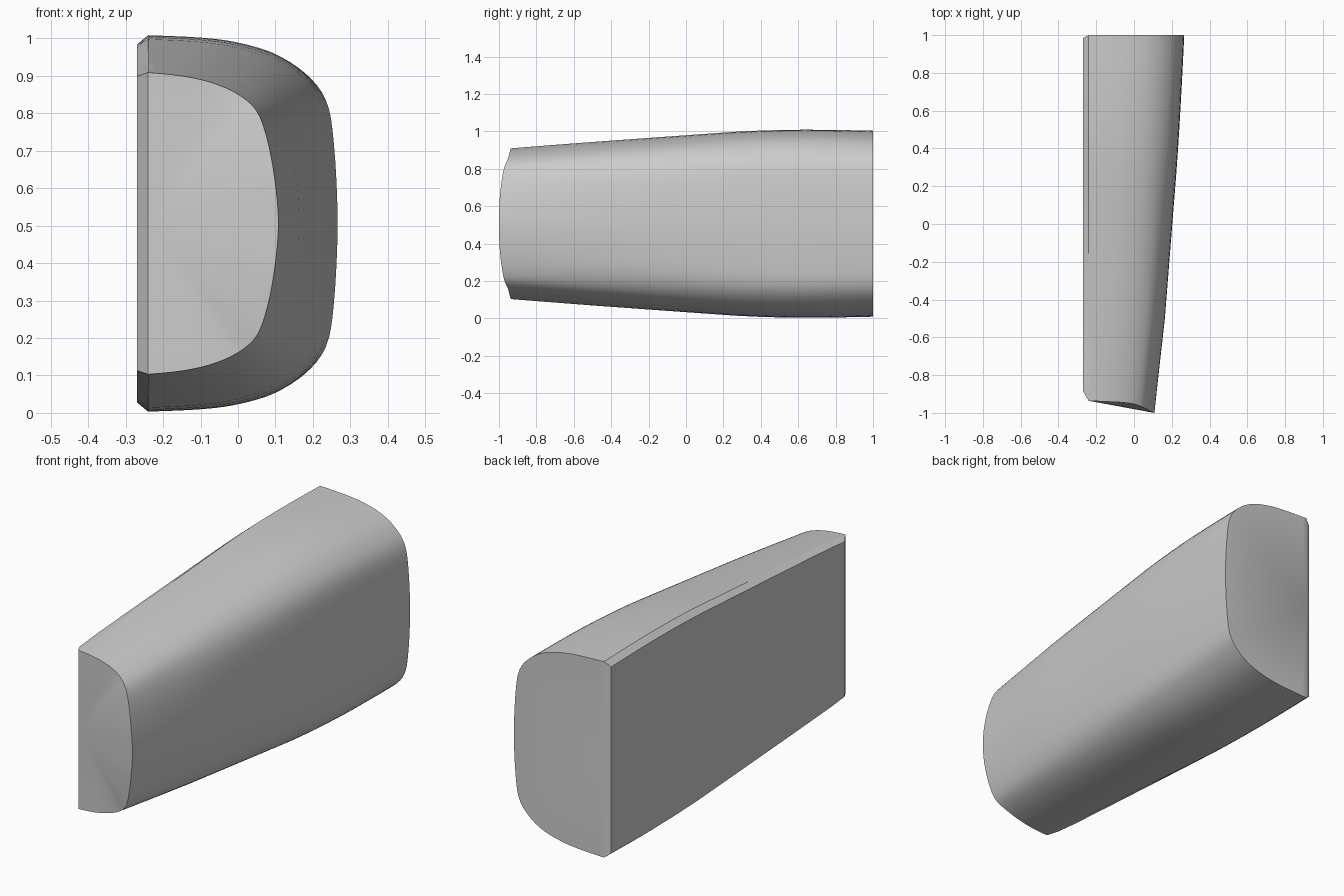
import bpy, bmesh, math

if "Cube" in bpy.data.objects:
    bpy.data.objects.remove(bpy.data.objects["Cube"])

MID = 0.506
# Half profile, flat side to nose: back x, back half height, front x, front half height, front y
ROWS = [(-.24, .503, -.24, .403, -.936), (-.10, .497, -.15, .394, -.940),
        (0.0, .485, -.07, .376, -.944), (.10, .457, 0.0, .345, -.953),
        (.18, .407, .05, .300, -.972), (.235, .335, .078, .225, -.986),
        (.256, .22, .098, .12, -.997), (.266, 0.0, .108, 0.0, -1.0)]
# Growth from front to back: y, width weight, height weight
GROW = [(-1.0, 0, -.04), (-.94, .04, 0), (-.5, .35, .34), (0, .60, .70), (.3, .75, .91),
        (.45, .815, .97), (.6, .87, 1.0), (.8, .94, .985), (1.0, 1.0, .94)]
STEPS, SUB = 16, 4


def flip(r):
    return (r[0], -r[1], r[2], -r[3], r[4])


def spline(pts):
    """Catmull-Rom through the rows."""
    out = []
    for i in range(len(pts) - 1):
        a, b, c, d = (pts[max(i - 1, 0)], pts[i], pts[i + 1], pts[min(i + 2, len(pts) - 1)])
        for k in range(SUB):
            t = k / SUB
            out.append(tuple(.5 * (2 * q + (r - p) * t + (2 * p - 5 * q + 4 * r - s) * t * t
                                   + (3 * q - p - 3 * r + s) * t ** 3)
                             for p, q, r, s in zip(a, b, c, d)))
    return out + [pts[-1]]


def weights(y):
    for a, b in zip(GROW, GROW[1:]):
        if y <= b[0]:
            t = max(0, (y - a[0]) / (b[0] - a[0]))
            return a[1] + (b[1] - a[1]) * t, a[2] + (b[2] - a[2]) * t
    return GROW[-1][1:]


bm = bmesh.new()
rim = spline(ROWS + [flip(r) for r in ROWS[-2::-1]])
# Narrow bevel edges where the body meets the flat side
bevel = (-.27, .478, -.27, .393, -.885)
loop = [bevel] + rim + [flip(bevel)]

# Lofted rings along y
rings = []
for j in range(STEPS + 1):
    ring = []
    for i, (xb, zb, xf, zf, yf) in enumerate(loop):
        end = .985 if i in (0, len(loop) - 1) else 1.0
        y = yf + (end - yf) * j / STEPS
        wx, wz = weights(y) if j else (0, 0)
        ring.append(bm.verts.new((xf + (xb - xf) * wx, y, MID + zf + (zb - zf) * wz)))
    rings.append(ring)
for a, b in zip(rings, rings[1:]):
    for i in range(len(loop)):
        k = (i + 1) % len(loop)
        bm.faces.new((a[i], a[k], b[k], b[i]))

# Front and back caps with their bevel strips; the front bulges from its straight edge
for ring in (rings[0], rings[-1]):
    y = ring[1].co.y
    hub = bm.verts.new((-.24, y, MID))
    for p, q in zip(ring[1:-1], ring[2:-1]):
        bm.faces.new((hub, p, q))
    bm.faces.new((ring[0], ring[1], hub, ring[-2], ring[-1]))

bmesh.ops.recalc_face_normals(bm, faces=bm.faces)
mesh = bpy.data.meshes.new("tapered_body")
bm.to_mesh(mesh)
bm.free()
body = bpy.data.objects.new("tapered_body", mesh)
bpy.context.collection.objects.link(body)
bpy.context.view_layer.objects.active = body
body.select_set(True)
bpy.ops.object.shade_smooth_by_angle(angle=math.radians(28))
